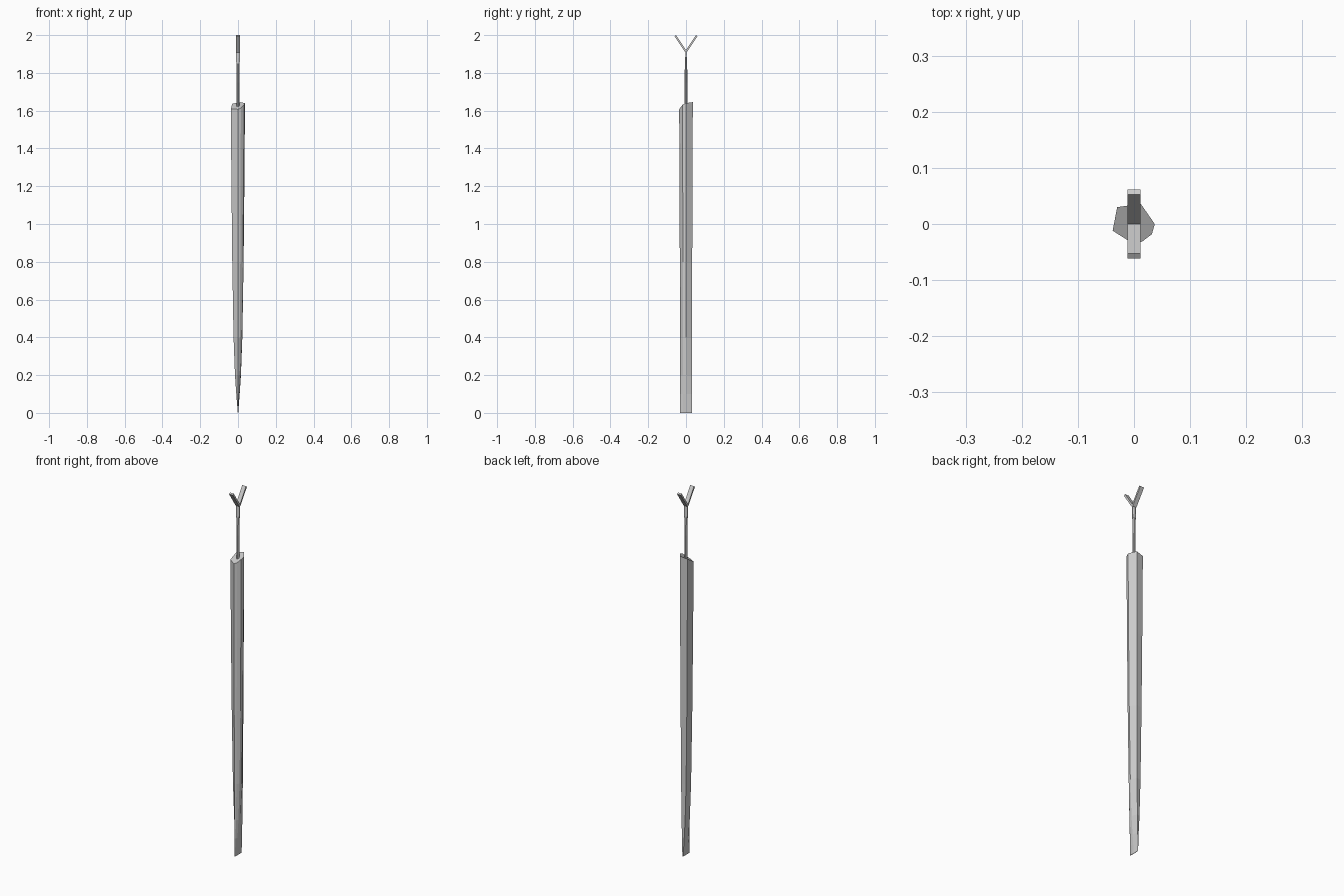
import bpy, bmesh
from mathutils import Vector

if "Cube" in bpy.data.objects:
    bpy.data.objects.remove(bpy.data.objects["Cube"])


def loft(name, rings):
    """Skin a stack of equal-sized rings and cap both ends."""
    bm = bmesh.new()
    vs = [[bm.verts.new(p) for p in ring] for ring in rings]
    n = len(rings[0])
    for a, b in zip(vs, vs[1:]):
        for i in range(n):
            j = (i + 1) % n
            bm.faces.new((a[i], a[j], b[j], b[i]))
    bm.faces.new(vs[0][::-1])
    bm.faces.new(vs[-1])
    bmesh.ops.remove_doubles(bm, verts=bm.verts, dist=0.0001)
    bmesh.ops.recalc_face_normals(bm, faces=bm.faces)
    me = bpy.data.meshes.new(name)
    bm.to_mesh(me)
    bm.free()
    ob = bpy.data.objects.new(name, me)
    bpy.context.collection.objects.link(ob)
    return ob


# Whittled stake: irregular section thinning in x to a chisel edge, slanted top cut
section = [(-0.038, -0.012, 1.61), (0.0, -0.036, 1.607), (0.015, -0.031, 1.613),
           (0.032, -0.018, 1.632), (0.037, 0.0, 1.64), (0.012, 0.036, 1.645),
           (-0.030, 0.030, 1.637)]
levels = [(0.0, 0.03, 0.86), (0.1, 0.24, 0.86), (0.2, 0.42, 0.86), (0.4, 0.62, 0.87),
          (0.8, 0.80, 0.91), (1.2, 0.91, 0.96)]
rings = [[(x * sx, y * sy, z) for x, y, _ in section] for z, sx, sy in levels]
rings.append(section)
loft("stake_body", rings)

# Thin rod, pinched flat towards the fork
rod = [(1.58, 0.007, 0.008), (1.75, 0.007, 0.008), (1.85, 0.009, 0.006), (1.915, 0.011, 0.002)]
oct_pts = [(1, 0.4), (0.4, 1), (-0.4, 1), (-1, 0.4), (-1, -0.4), (-0.4, -1), (0.4, -1), (1, -0.4)]
loft("rod", [[(u * rx, v * ry, z) for u, v in oct_pts] for z, rx, ry in rod])

# Two flat fork arms spreading front and back
for side, label in ((-1, "front"), (1, "back")):
    base, tip = Vector((0, 0, 1.912)), Vector((0, side * 0.057, 1.997))
    d = (tip - base).normalized()
    across = Vector((0, d.z, -d.y)) * 0.005
    w = Vector((0.0115, 0, 0))
    loft("fork_arm_" + label, [[c + w + across, c - w + across, c - w - across, c + w - across]
                               for c in (base, tip)])
